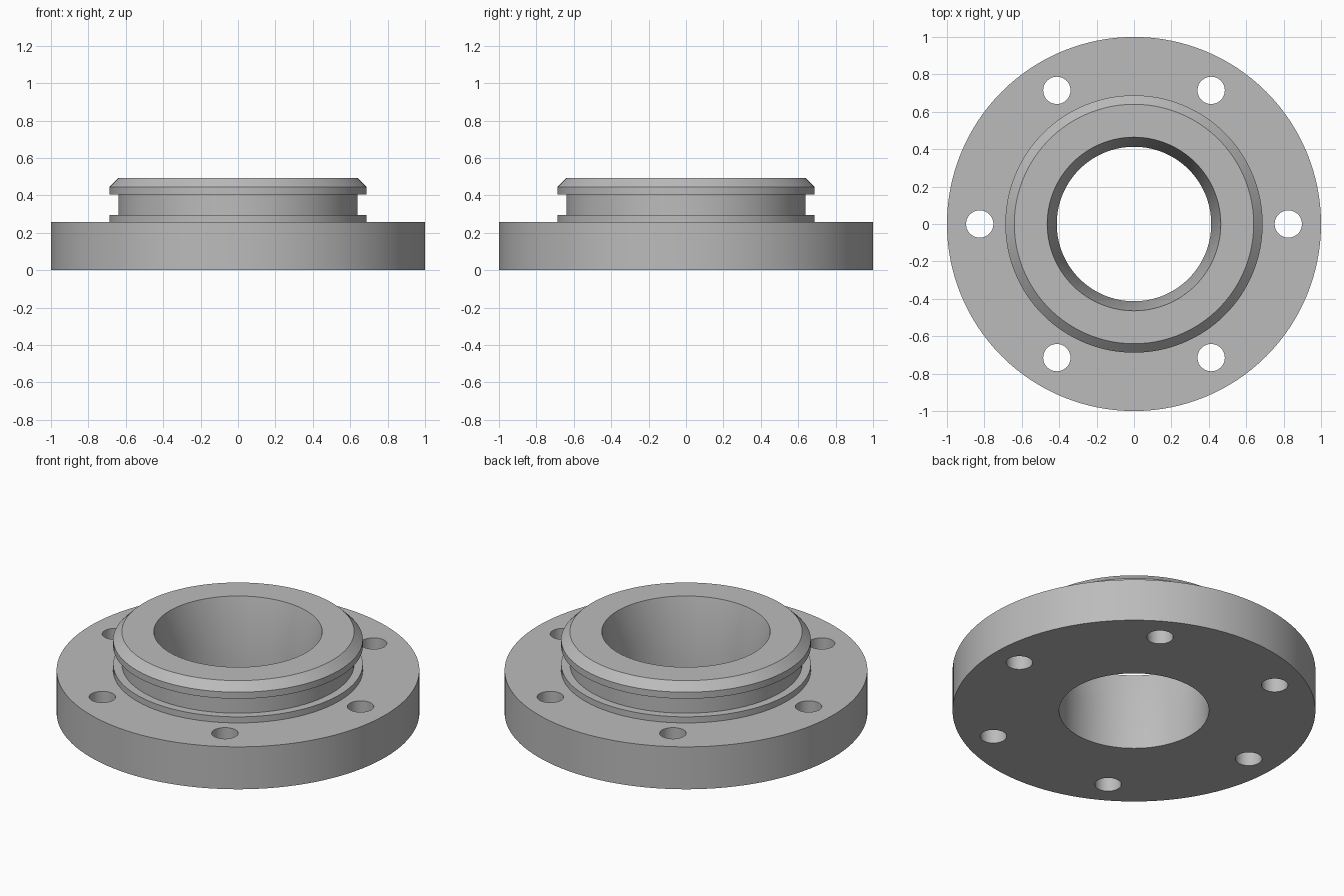
import bpy, bmesh, math
from mathutils import Matrix, Vector

if "Cube" in bpy.data.objects:
    bpy.data.objects.remove(bpy.data.objects["Cube"])

SEGMENTS = 128
BOLT_CIRCLE, BOLT_RADIUS, BOLT_COUNT = 0.825, 0.073, 6

# Closed half-section (radius, height): flange, shoulder, groove, chamfered lip, tapered bore
PROFILE = [
    (0.413, 0), (1, 0), (1, 0.258), (0.688, 0.258), (0.688, 0.295), (0.64, 0.295),
    (0.64, 0.405), (0.688, 0.405), (0.688, 0.445), (0.64, 0.493), (0.464, 0.493), (0.413, 0.258),
]


def make_object(name, bm):
    bmesh.ops.recalc_face_normals(bm, faces=bm.faces)
    mesh = bpy.data.meshes.new(name)
    bm.to_mesh(mesh)
    bm.free()
    obj = bpy.data.objects.new(name, mesh)
    bpy.context.collection.objects.link(obj)
    return obj


# Turned flange body
bm = bmesh.new()
verts = [bm.verts.new((r, 0, z)) for r, z in PROFILE]
edges = [bm.edges.new((v, verts[(i + 1) % len(verts)])) for i, v in enumerate(verts)]
bmesh.ops.spin(bm, geom=verts + edges, cent=(0, 0, 0), axis=(0, 0, 1),
               angle=math.tau, steps=SEGMENTS, use_merge=True)
bmesh.ops.remove_doubles(bm, verts=bm.verts, dist=1e-5)
flange = make_object("hub_flange", bm)

# Bolt hole cutters
bm = bmesh.new()
for i in range(BOLT_COUNT):
    a = math.tau * i / BOLT_COUNT
    place = Matrix.Translation(Vector((math.cos(a), math.sin(a), 0)) * BOLT_CIRCLE + Vector((0, 0, 0.13)))
    bmesh.ops.create_cone(bm, cap_ends=True, segments=48, radius1=BOLT_RADIUS,
                          radius2=BOLT_RADIUS, depth=0.5, matrix=place)
cutter = make_object("bolt_hole_cutter", bm)
cutter.hide_render = True

# Drill the holes, then remove the cutter
drill = flange.modifiers.new("bolt_holes", "BOOLEAN")
drill.operation = "DIFFERENCE"
drill.solver = "EXACT"
drill.object = cutter
bpy.context.view_layer.objects.active = flange
flange.select_set(True)
bpy.ops.object.modifier_apply(modifier=drill.name)
bpy.data.objects.remove(cutter, do_unlink=True)

# Machined steel colour, smooth walls with crisp edges
steel = bpy.data.materials.new("steel_grey")
steel.diffuse_color = (0.5, 0.5, 0.5, 1)
steel.use_nodes = True
steel.node_tree.nodes["Principled BSDF"].inputs["Base Color"].default_value = steel.diffuse_color
flange.data.materials.clear()
flange.data.materials.append(steel)
bpy.ops.object.shade_smooth_by_angle(angle=math.radians(30))
